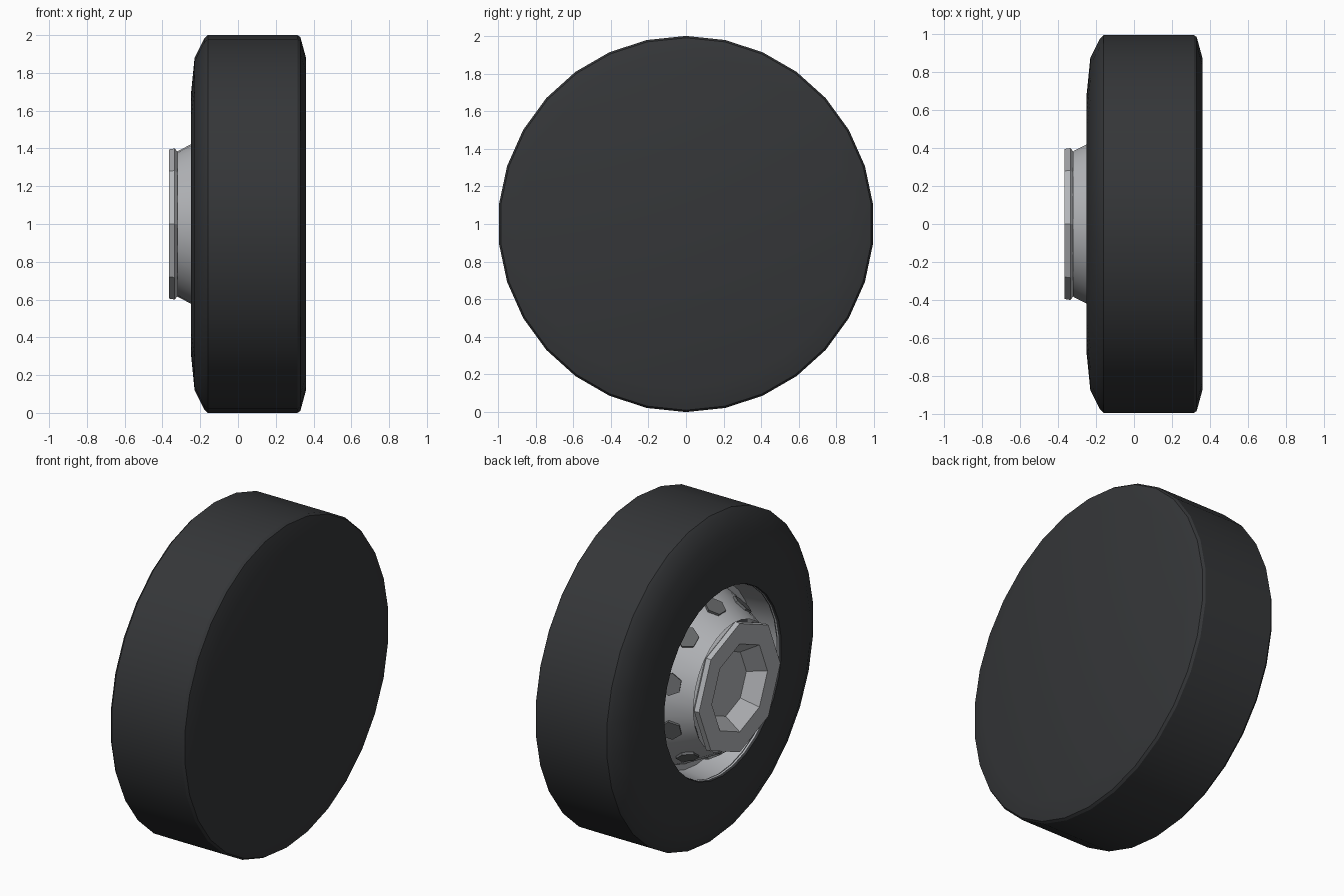
import bpy, bmesh, math
from mathutils import Vector, Matrix

if "Cube" in bpy.data.objects:
    bpy.data.objects.remove(bpy.data.objects["Cube"])

CENTRE = Vector((0, 0, 1))

def material(name, rgb):
    m = bpy.data.materials.new(name)
    m.diffuse_color = (*rgb, 1)
    m.use_nodes = True
    m.node_tree.nodes["Principled BSDF"].inputs["Base Color"].default_value = m.diffuse_color
    return m

rubber = material("rubber", (0.035, 0.037, 0.04))
metal = material("metal", (0.45, 0.46, 0.48))
dark = material("dark_metal", (0.13, 0.135, 0.14))

def finish(name, bm, mat, angle=None):
    bmesh.ops.recalc_face_normals(bm, faces=bm.faces)
    me = bpy.data.meshes.new(name)
    bm.to_mesh(me)
    bm.free()
    me.materials.append(mat)
    ob = bpy.data.objects.new(name, me)
    bpy.context.collection.objects.link(ob)
    if angle:
        bpy.ops.object.select_all(action='DESELECT')
        ob.select_set(True)
        bpy.context.view_layer.objects.active = ob
        bpy.ops.object.shade_smooth_by_angle(angle=math.radians(angle))
    return ob

def lathe(name, profile, sides, mat, angle=None, cap_start=False, cap_end=False):
    """Spin (x, radius) points about the axle; the first vertex is at the top."""
    bm = bmesh.new()
    rings = []
    for x, r in profile:
        rings.append([bm.verts.new(CENTRE + Vector((x, r * math.sin(a), r * math.cos(a))))
                      for a in (math.tau * i / sides for i in range(sides))])
    for p, q in zip(rings, rings[1:]):
        for i in range(sides):
            j = (i + 1) % sides
            bm.faces.new((p[i], p[j], q[j], q[i]))
    if cap_start:
        bm.faces.new(rings[0])
    if cap_end:
        bm.faces.new(rings[-1])
    return finish(name, bm, mat, angle)

# tyre: closed outer disc, rounded shoulder and open wheel well
lathe("tyre", [(0.36, 0.88), (0.33, 0.99), (0.315, 1.0), (-0.16, 1.0), (-0.18, 0.98),
               (-0.23, 0.88), (-0.25, 0.68), (-0.25, 0.57), (-0.22, 0.565)],
      30, rubber, 32, cap_start=True)

# rim barrel, bottom of the well and conical hub wall
cone_in, cone_out = (-0.32, 0.385), (-0.09, 0.505)
lathe("rim", [(-0.235, 0.567), (-0.07, 0.55), (-0.07, 0.515), cone_out, cone_in],
      30, metal, 35)

# octagonal hub cap with a tapered recess
lathe("hub_cap", [(-0.30, 0.39), (-0.315, 0.375), (-0.335, 0.40), (-0.365, 0.395),
                  (-0.365, 0.27), (-0.27, 0.20)], 8, metal, cap_end=True)

# ten dark hexagonal ports lying on the conical wall
bm = bmesh.new()
slope = math.atan2(cone_out[1] - cone_in[1], cone_out[0] - cone_in[0])
x, r = -0.195, 0.45
for k in range(10):
    place = (Matrix.Translation(CENTRE) @ Matrix.Rotation(math.tau * k / 10, 4, 'X')
             @ Matrix.Translation((x, 0, r)) @ Matrix.Rotation(-slope, 4, 'Y'))
    bmesh.ops.create_cone(bm, cap_ends=True, segments=6, radius1=0.065, radius2=0.065,
                          depth=0.02, matrix=place)
finish("wheel_ports", bm, dark)
